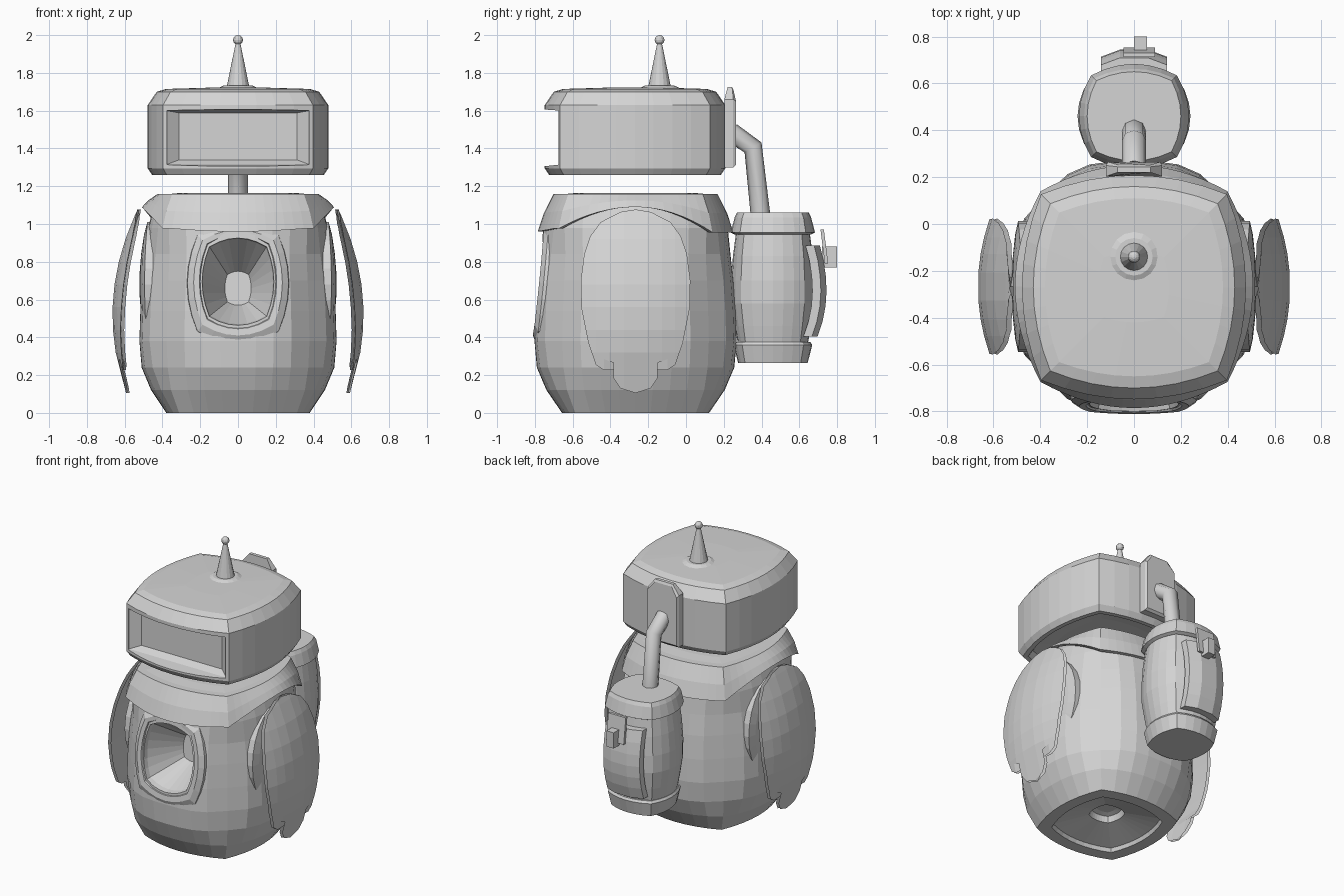
import bpy, bmesh, math
from mathutils import Vector, Matrix

if "Cube" in bpy.data.objects:
    bpy.data.objects.remove(bpy.data.objects["Cube"])

grey = bpy.data.materials.new("light_grey")
grey.use_nodes = True
grey.diffuse_color = (0.66, 0.66, 0.66, 1)
grey.node_tree.nodes["Principled BSDF"].inputs["Base Color"].default_value = grey.diffuse_color

BODY_Y = -0.267


def make(name, bm):
    bmesh.ops.recalc_face_normals(bm, faces=bm.faces)
    mesh = bpy.data.meshes.new(name)
    bm.to_mesh(mesh)
    bm.free()
    mesh.materials.append(grey)
    obj = bpy.data.objects.new(name, mesh)
    bpy.context.collection.objects.link(obj)
    return obj


def ring(hx, hy, c, p=2, n=8):
    """Square loop with bulging sides; c places the corners, p flattens the sides."""
    pts = []
    for side in range(4):
        for i in range(n):
            t = 2 * i / n - 1
            x, y = t * c, -(1 - (1 - c) * abs(t) ** p)
            for _ in range(side):
                x, y = -y, x
            pts.append((x * hx, y * hy))
    return pts


def loft(name, rings, caps=True, closed=False):
    bm = bmesh.new()
    loops = [[bm.verts.new(p) for p in r] for r in rings]
    pairs = list(zip(loops, loops[1:]))
    if closed:
        pairs.append((loops[-1], loops[0]))
    for a, b in pairs:
        for i in range(len(a)):
            j = (i + 1) % len(a)
            bm.faces.new((a[i], a[j], b[j], b[i]))
    if caps:
        bm.faces.new(loops[0])
        bm.faces.new(loops[-1])
    return make(name, bm)


def tower(name, profile, cy, sy=1.0, n=8):
    """Stack of horizontal loops from (half width, height, ring shape) rows."""
    return loft(name, [[(x, y + cy, z) for x, y in ring(h, h * sy, *shape, n=n)] for h, z, *shape in profile])


def box(name, lo, hi):
    bm = bmesh.new()
    bmesh.ops.create_cube(bm, size=1)
    for v in bm.verts:
        v.co = [lo[k] + (v.co[k] + 0.5) * (hi[k] - lo[k]) for k in range(3)]
    return make(name, bm)


def cone(name, r1, r2, z1, z2, y, sides=16):
    bm = bmesh.new()
    bmesh.ops.create_cone(bm, cap_ends=True, segments=sides, radius1=r1, radius2=r2, depth=z2 - z1,
                          matrix=Matrix.Translation((0, y, (z1 + z2) / 2)))
    return make(name, bm)


def cut(target, cutter):
    mod = target.modifiers.new("opening", 'BOOLEAN')
    mod.operation, mod.solver, mod.object = 'DIFFERENCE', 'EXACT', cutter
    cutter.hide_render = True
    cutter.hide_viewport = True
    cutter.display_type = 'WIRE'


# Body, with a shallow funnel recess in its underside
body = tower("body", [(0.06, 0.13, 0.8), (0.09, 0.12, 0.8), (0.1, 0.08, 0.8), (0.29, 0.025, 0.82),
                      (0.3, 0, 0.82), (0.38, 0, 0.82), (0.46, 0.12, 0.77, 2.4), (0.51, 0.24, 0.73, 3),
                      (0.522, 0.38, 0.725, 3.4), (0.517, 0.54, 0.725, 3.4), (0.505, 0.7, 0.73, 3.4),
                      (0.49, 0.84, 0.74, 3), (0.476, 0.98, 0.77, 2.5), (0.45, 1.08, 0.79, 2.2),
                      (0.40, 1.155, 0.82), (0.3, 1.165, 0.82)], BODY_Y, 1.025)


def upright(hw, hh, zc, y):
    return [(x, y + 0.1 * (zc + z - 0.4) + 0.1 * x * x, zc + z) for x, z in ring(hw, hh, 0.8, n=6)]


# Chest opening: funnel cut into the body, and its raised rim
funnel = loft("chest_cutter", [upright(0.22, 0.26, 0.69, -1.0), upright(0.185, 0.225, 0.695, -0.77),
                               upright(0.07, 0.09, 0.66, -0.53)])
cut(body, funnel)
loft("chest_rim", [upright(0.28, 0.325, 0.688, -0.7), upright(0.268, 0.318, 0.686, -0.79),
                   upright(0.235, 0.28, 0.69, -0.812),
                   upright(0.205, 0.25, 0.695, -0.81), upright(0.184, 0.224, 0.695, -0.76),
                   upright(0.2, 0.24, 0.69, -0.72)], caps=False, closed=True)


# Shoulder cape with a hem that lifts over each wing
def hem(x, y):
    if abs(x) < abs(y):
        return 0.955 if y > 0 else 0.96 + 0.02 * min(1, abs(x) / 0.4) ** 2
    return 0.955 + 0.135 * max(0, 1 - (y / 0.41) ** 2) + (0.02 * (y / 0.41) ** 2 if y < 0 else 0)


def cape_loop(h, drop, c):
    edge = ring(0.51, 0.51, 0.8, n=16)
    shape = ring(h, h * 1.02, c, n=16)
    return [(x, y + BODY_Y, 1.16 + drop * (hem(*e) - 1.16)) for (x, y), e in zip(shape, edge)]


loft("shoulder_cape", [cape_loop(0.38, 0, 0.82), cape_loop(0.425, 0, 0.82), cape_loop(0.475, 0.5, 0.8),
                       cape_loop(0.508, 1, 0.785), cape_loop(0.485, 1, 0.78),
                       cape_loop(0.45, 0.6, 0.78)], caps=False, closed=True)

# Head with recessed underside and visor window
head = tower("head", [(0.3, 1.31, 0.83), (0.4, 1.3, 0.83), (0.425, 1.26, 0.83), (0.455, 1.26, 0.83),
                      (0.478, 1.295, 0.83), (0.478, 1.63, 0.83), (0.43, 1.7, 0.83),
                      (0.38, 1.715, 0.84), (0.15, 1.722, 0.85)], -0.27)


def window(y, w, lo, hi):
    return [(-w, y, lo), (w, y, lo), (w, y, hi), (-w, y, hi)]


visor = loft("visor_cutter", [window(-0.8, 0.38, 1.3, 1.61), window(-0.665, 0.376, 1.315, 1.6),
                              window(-0.62, 0.312, 1.34, 1.588)])
cut(head, visor)

# Antenna
ANT_Y = -0.14
cone("antenna_base", 0.115, 0.08, 1.715, 1.732, ANT_Y)
cone("antenna_spike", 0.06, 0.012, 1.725, 1.96, ANT_Y)
bm = bmesh.new()
bmesh.ops.create_uvsphere(bm, u_segments=12, v_segments=8, radius=0.026,
                          matrix=Matrix.Translation((0, ANT_Y, 1.974)))
make("antenna_ball", bm)

# Back plate, thinner along its clipped top
plate = [(-0.12, 1.3), (0.12, 1.3), (0.12, 1.66), (0.07, 1.725), (-0.07, 1.725), (-0.12, 1.66)]
loft("back_plate", [[(x * s, (y + 0.238) / 2 if z > 1.68 else y, 1.5 + (z - 1.5) * s) for x, z in plate]
                    for y, s in ((0.203, 1), (0.25, 1), (0.265, 0.93))])

# Hose from head to canister
path = [Vector(p) for p in ((0, 0.24, 1.485), (0, 0.355, 1.405), (0, 0.395, 1.04))]
curve = bpy.data.curves.new("hose", 'CURVE')
curve.dimensions = '3D'
curve.bevel_depth = 0.052
curve.bevel_resolution = 2
curve.use_fill_caps = True
spline = curve.splines.new('POLY')
spline.points.add(len(path) - 1)
for point, co in zip(spline.points, path):
    point.co = (*co, 1)
curve.materials.append(grey)
bpy.context.collection.objects.link(bpy.data.objects.new("hose", curve))

# Canister: base, barrel and lid
CAN_Y = 0.46
tower("canister_base", [(0.19, 0.265, 0.8), (0.215, 0.36, 0.78), (0.205, 0.375, 0.78)], CAN_Y, 0.97, 6)
tower("canister_barrel", [(0.2, 0.36, 0.78), (0.22, 0.46, 0.77), (0.24, 0.58, 0.76), (0.241, 0.7, 0.76),
                          (0.23, 0.83, 0.77), (0.21, 0.97, 0.78)], CAN_Y, 0.92, 6)
tower("canister_lid", [(0.215, 0.945, 0.78), (0.235, 0.955, 0.78), (0.213, 1.035, 0.8), (0.2, 1.06, 0.8)],
      CAN_Y, 0.95, 6)

# Bowed strap on the canister, with a clasp
strap = []
for i in range(7):
    t = i / 3 - 1
    y, z = 0.744 - 0.035 * t * t - 0.012 * (t < 0) * t * t, 0.645 + 0.24 * t
    strap.append([(-0.14, y - 0.075, z), (0.14, y - 0.075, z), (0.14, y - 0.03, z),
                  (0.06, y, z), (-0.06, y, z), (-0.14, y - 0.03, z)])
loft("canister_strap", strap)
loft("clasp_bar", [[(-0.045, y, z), (0.09, y, z), (0.09, y + 0.018, z), (-0.045, y + 0.018, z)]
                   for y, z in ((0.735, 0.79), (0.712, 0.97))])
box("clasp_knob", (0, 0.72, 0.77), (0.055, 0.8, 0.88))

# Wings: notched outline, sliced into panels and bowed outward
half = [(0.08, 1.064), (0.185, 1.01), (0.24, 0.935), (0.272, 0.84), (0.29, 0.7), (0.286, 0.55),
        (0.25, 0.37), (0.21, 0.255), (0.168, 0.227), (0.168, 0.285), (0.117, 0.265),
        (0.117, 0.185), (0.08, 0.13)]
outline = [(0, 1.077)] + half + [(0, 0.105)] + [(-y, z) for y, z in reversed(half)]


def bow(y, z):
    return 0.667 - 0.43 * (z - 0.52) ** 2 - 0.6 * y * y


def wing(name, side):
    bm = bmesh.new()
    bm.faces.new([bm.verts.new((0, y, z)) for y, z in outline])
    slices = [((0, y, 0), (0, 1, 0)) for y in (-0.21, -0.14, -0.06, 0.06, 0.14, 0.21)]
    slices += [((0, 0, 0.32 + 0.12 * k), (0, 0, 1)) for k in range(7)]
    for co, no in slices:
        bmesh.ops.bisect_plane(bm, geom=bm.verts[:] + bm.edges[:] + bm.faces[:], plane_co=co, plane_no=no)
    back = bmesh.ops.duplicate(bm, geom=bm.verts[:] + bm.edges[:] + bm.faces[:])
    inner = {g for g in back["geom"] if isinstance(g, bmesh.types.BMVert)}
    rims = [[e for e in bm.edges if e.is_boundary and (e.verts[0] in inner) == flag] for flag in (True, False)]
    bmesh.ops.bridge_loops(bm, edges=rims[0] + rims[1])
    for v in bm.verts:
        x = bow(v.co.y, v.co.z) - (0.02 if v in inner else 0)
        v.co = (side * x, v.co.y + BODY_Y, v.co.z)
    make(name, bm)


def pad_loop(side, scale, inset):
    """Oval loop on a surface bowed like the body side."""
    loop = []
    for k in range(24):
        a = math.tau * k / 24
        y, z = 0.28 * scale * math.cos(a), 0.33 * scale * math.sin(a)
        loop.append((side * (0.522 - 0.35 * z * z - 0.3 * y * y - inset), BODY_Y + y, 0.68 + z))
    return loop


for side, label in ((1, "left"), (-1, "right")):
    wing(label + "_wing", side)
    # Raised oval pad on the body beneath the wing
    loft(label + "_side_pad", [pad_loop(side, 1, 0.1), pad_loop(side, 1, 0.004),
                               pad_loop(side, 0.8, 0), pad_loop(side, 0.5, 0), pad_loop(side, 0.2, 0)])
